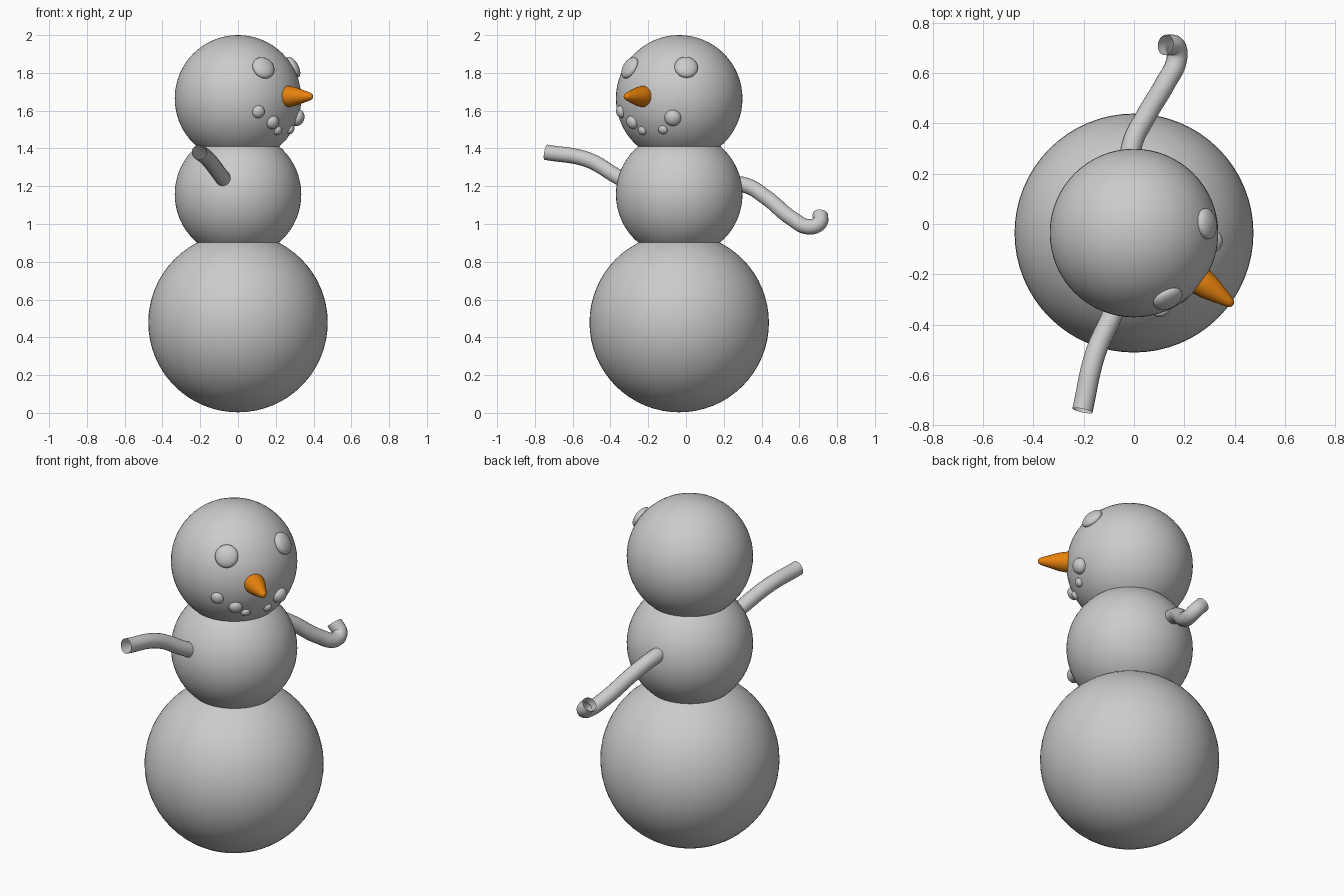
import bpy, bmesh, math
from mathutils import Vector, Matrix

if "Cube" in bpy.data.objects:
    bpy.data.objects.remove(bpy.data.objects["Cube"])


def material(name, rgb):
    m = bpy.data.materials.new(name)
    m.diffuse_color = (*rgb, 1)
    m.use_nodes = True
    m.node_tree.nodes["Principled BSDF"].inputs["Base Color"].default_value = m.diffuse_color
    return m


SNOW = material("snow grey", (0.6, 0.6, 0.6))
ORANGE = material("carrot orange", (0.8, 0.22, 0.004))
CY = -0.036                          # body axis sits slightly forward
HEAD = Vector((0, CY, 1.665))


def ball(name, centre, radii, axis=None, seg=64):
    """Smooth ellipsoid whose local z points along axis."""
    bpy.ops.mesh.primitive_uv_sphere_add(segments=seg, ring_count=seg // 2, radius=1)
    o = bpy.context.object
    o.name = name
    rot = axis.to_track_quat('Z', 'Y').to_matrix().to_4x4() if axis else Matrix()
    o.data.transform(Matrix.Translation(centre) @ rot @ Matrix.Diagonal((*radii, 1)))
    o.data.materials.append(SNOW)
    bpy.ops.object.shade_smooth()
    return o


def pebble(name, direction, radius, depth):
    """Flattened stone set on the head surface."""
    d = Vector(direction).normalized()
    ball(name, HEAD + d * 0.335, (radius, radius, depth), d, 32)


# Three snowballs
ball("bottom_ball", Vector((0, CY, 0.478)), (0.475,) * 3)
ball("middle_ball", Vector((0, CY, 1.157)), (0.335,) * 3)
ball("head_ball", HEAD, (0.335,) * 3)

# Eyes
pebble("left_eye", (0.135, -0.262, 0.162), 0.062, 0.030)
pebble("right_eye", (0.290, 0.037, 0.165), 0.062, 0.030)

# Mouth stones
mouth = [((0.110, -0.314, -0.072), 0.034, 0.024),
         ((0.185, -0.250, -0.128), 0.036, 0.026),
         ((0.210, -0.194, -0.170), 0.025, 0.018),
         ((0.272, -0.084, -0.163), 0.025, 0.018),
         ((0.322, -0.034, -0.105), 0.044, 0.034)]
for i, (d, r, h) in enumerate(mouth):
    pebble(f"mouth_stone_{i + 1}", d, r, h)

# Carrot nose: lathed profile (radius, distance from head centre)
profile = [(0.058, 0.27), (0.056, 0.33), (0.050, 0.37), (0.034, 0.425),
           (0.021, 0.468), (0.015, 0.480), (0.007, 0.486), (0, 0.487)]
bm = bmesh.new()
verts = [bm.verts.new((r, 0, h)) for r, h in profile]
edges = [bm.edges.new(p) for p in zip(verts, verts[1:])]
bmesh.ops.spin(bm, geom=verts + edges, cent=(0, 0, 0), axis=(0, 0, 1),
               angle=2 * math.pi, steps=32)
bmesh.ops.remove_doubles(bm, verts=bm.verts, dist=1e-5)
bmesh.ops.recalc_face_normals(bm, faces=bm.faces)
mesh = bpy.data.meshes.new("nose")
bm.to_mesh(mesh)
bm.free()
aim = Vector((0.39, -0.283, 0)).to_track_quat('Z', 'Y').to_matrix().to_4x4()
mesh.transform(Matrix.Translation(HEAD + Vector((0, 0, 0.01))) @ aim)
mesh.materials.append(ORANGE)
mesh.shade_smooth()
bpy.context.collection.objects.link(bpy.data.objects.new("nose", mesh))


def arm(name, points):
    """Open round tube through the points."""
    cu = bpy.data.curves.new(name, 'CURVE')
    cu.dimensions = '3D'
    cu.bevel_depth = 0.041
    cu.bevel_resolution = 6
    cu.resolution_u = 12
    sp = cu.splines.new('BEZIER')
    sp.bezier_points.add(len(points) - 1)
    for bp, p in zip(sp.bezier_points, points):
        bp.co = p
        bp.handle_left_type = bp.handle_right_type = 'AUTO'
    o = bpy.data.objects.new(name, cu)
    bpy.context.collection.objects.link(o)
    cu.materials.append(SNOW)
    bpy.ops.object.select_all(action='DESELECT')
    o.select_set(True)
    bpy.context.view_layer.objects.active = o
    bpy.ops.object.convert(target='MESH')
    bpy.ops.object.shade_smooth()


# Arms: one raised to the front, one drooping to the back with a bent end
arm("front_arm", [(-0.04, -0.25, 1.19), (-0.09, -0.37, 1.255),
                  (-0.155, -0.52, 1.34), (-0.205, -0.742, 1.38)])
arm("back_arm", [(-0.02, 0.20, 1.215), (-0.008, 0.315, 1.205), (0.045, 0.425, 1.14),
                 (0.125, 0.56, 1.03), (0.17, 0.655, 0.985),
                 (0.165, 0.705, 1.005), (0.125, 0.712, 1.05)])
